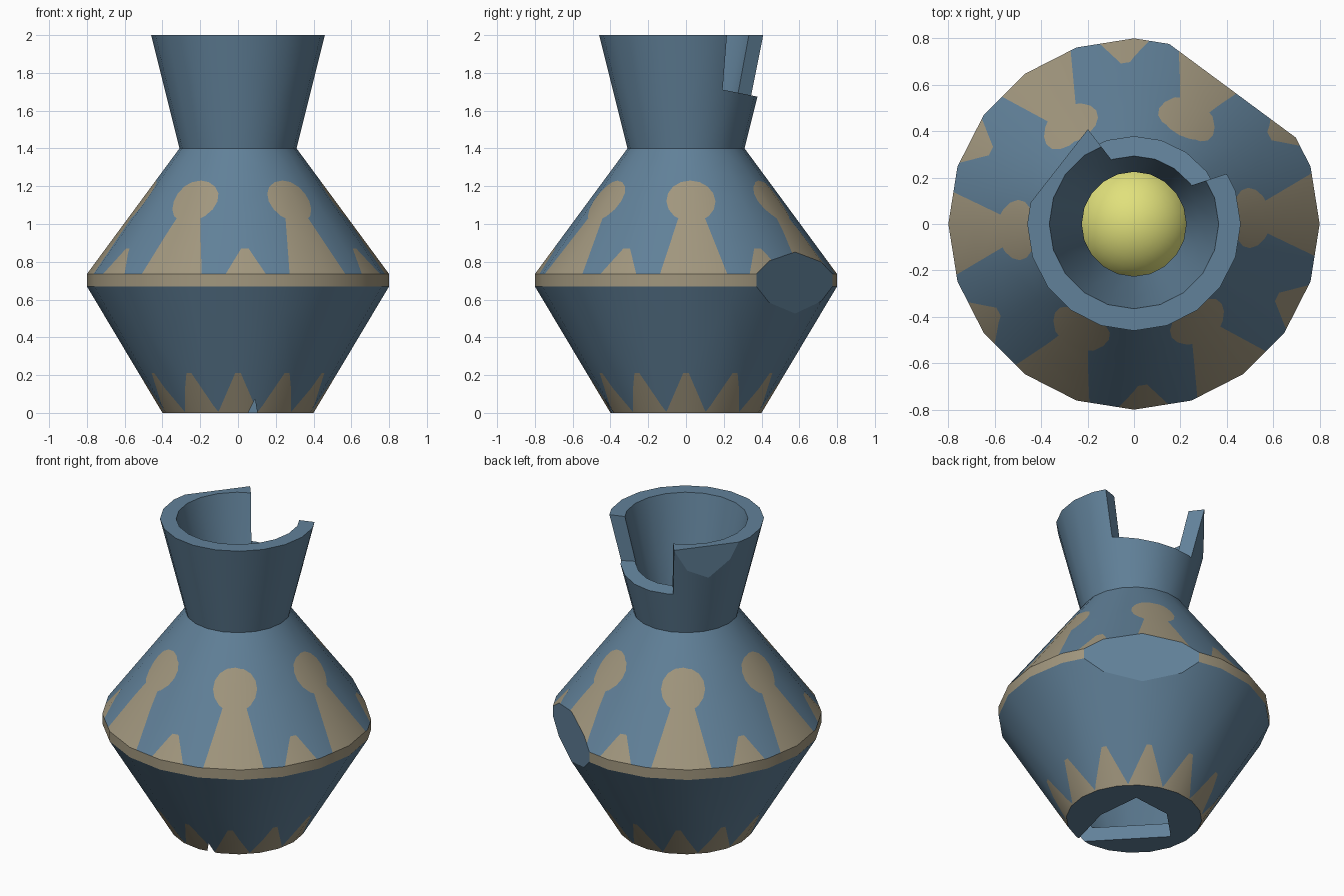
import bpy, bmesh, math
from mathutils import Vector

if "Cube" in bpy.data.objects:
    bpy.data.objects.remove(bpy.data.objects["Cube"])

SIDES = 20


def material(name, rgb):
    m = bpy.data.materials.new(name)
    m.diffuse_color = (*rgb, 1)
    m.use_nodes = True
    m.node_tree.nodes["Principled BSDF"].inputs["Base Color"].default_value = m.diffuse_color
    return m


BLUE = material("slate_blue_clay", (0.12, 0.22, 0.32))
TAN = material("tan_paint", (0.36, 0.31, 0.21))
YELLOW = material("pale_yellow", (0.75, 0.75, 0.20))

# Closed wall profile (radius, height): foot, belly, neck, lip, then the inside
PROFILE = [(0, 0), (0.40, 0), (0.80, 0.67), (0.80, 0.735), (0.31, 1.40), (0.46, 2.0),
           (0.365, 2.0), (0.225, 1.40), (0.69, 0.735), (0.69, 0.67), (0.36, 0.09), (0, 0.09)]
LOWER, BAND, UPPER = 1, 2, 3


def add_object(name, bm, mats):
    mesh = bpy.data.meshes.new(name)
    bm.to_mesh(mesh)
    bm.free()
    for m in mats:
        mesh.materials.append(m)
    ob = bpy.data.objects.new(name, mesh)
    bpy.context.collection.objects.link(ob)
    return ob


def bisect(bm, faces, co, no):
    geom = set(faces)
    for f in faces:
        geom.update(f.edges)
        geom.update(f.verts)
    bmesh.ops.bisect_plane(bm, geom=list(geom), plane_co=co, plane_no=no, dist=1e-5)


def paint(bm, segment, azimuth, pts):
    """Cut a convex outline (anticlockwise, across / up) into one wall and colour it tan."""
    zone, cand = bm.faces.layers.int["zone"], bm.faces.layers.int["cand"]
    a = math.radians(azimuth)
    out, across = Vector((math.cos(a), math.sin(a), 0)), Vector((-math.sin(a), math.cos(a), 0))
    up = Vector((0, 0, 1))
    for f in bm.faces:
        c = f.calc_center_median()
        flat = Vector((c.x, c.y, 0))
        f[cand] = int(f[zone] == segment and flat.dot(out) > 0.6 * flat.length)
    for (u1, z1), (u2, z2) in zip(pts, pts[1:] + pts[:1]):
        co = across * u1 + up * z1
        no = (across * (z1 - z2) + up * (u2 - u1)).normalized()
        bisect(bm, [f for f in bm.faces if f[cand]], co, no)
        for f in bm.faces:
            if f[cand] and (f.calc_center_median() - co).dot(no) < 0:
                f[cand] = 0
    for f in bm.faces:
        if f[cand]:
            f.material_index = 1


# Vase wall, turned around the z axis
bm = bmesh.new()
zone = bm.faces.layers.int.new("zone")
bm.faces.layers.int.new("cand")
zone = bm.faces.layers.int["zone"]
rings = []
for r, z in PROFILE:
    if r == 0:
        rings.append([bm.verts.new((0, 0, z))] * SIDES)
    else:
        rings.append([bm.verts.new((r * math.cos(i * math.tau / SIDES),
                                    r * math.sin(i * math.tau / SIDES), z)) for i in range(SIDES)])
for s in range(len(PROFILE) - 1):
    for i in range(SIDES):
        j = (i + 1) % SIDES
        quad = [rings[s][i], rings[s][j], rings[s + 1][j], rings[s + 1][i]]
        f = bm.faces.new(list(dict.fromkeys(quad)))
        f[zone] = s
        f.material_index = int(s == BAND)
bmesh.ops.recalc_face_normals(bm, faces=bm.faces)

# Painted keyhole shapes and small peaks on the shoulder, zigzag at the foot
disc = [(0.13 * math.cos(k * math.tau / 16), 1.12 + 0.11 * math.sin(k * math.tau / 16)) for k in range(16)]
for k in range(6):
    paint(bm, UPPER, 3 + 60 * k, [(-0.18, 0.73), (0.18, 0.73), (0.06, 1.06), (-0.06, 1.06)])
    paint(bm, UPPER, 3 + 60 * k, disc)
    paint(bm, UPPER, 33 + 60 * k, [(-0.11, 0.73), (0.11, 0.73), (0.02, 0.87), (-0.02, 0.87)])
for k in range(12):
    paint(bm, LOWER, 30 * k, [(-0.11, -0.01), (0.11, -0.01), (0.015, 0.21), (-0.015, 0.21)])
vase = add_object("vase", bm, [BLUE, TAN])


# Broken areas, removed with prism cutters
def cut_prism(pts, low, high):
    b = bmesh.new()
    bottom = [b.verts.new((x, y, low(x, y))) for x, y in pts]
    top = [b.verts.new((x, y, high)) for x, y in pts]
    b.faces.new(bottom)
    b.faces.new(top)
    n = len(pts)
    for i in range(n):
        b.faces.new([bottom[i], bottom[(i + 1) % n], top[(i + 1) % n], top[i]])
    bmesh.ops.recalc_face_normals(b, faces=b.faces)
    cutter = add_object("break_cutter", b, [BLUE])
    cutter.hide_render = True
    mod = vase.modifiers.new("break", "BOOLEAN")
    mod.operation, mod.solver, mod.object = "DIFFERENCE", "EXACT", cutter
    bpy.context.view_layer.objects.active = vase
    bpy.ops.object.modifier_apply(modifier=mod.name)
    bpy.data.objects.remove(cutter)


def flat_chip(azimuth, dist, low, high):
    a = math.radians(azimuth)
    corners = [(dist, -0.6), (dist + 1, -0.6), (dist + 1, 0.6), (dist, 0.6)]
    cut_prism([(d * math.cos(a) - w * math.sin(a), d * math.sin(a) + w * math.cos(a)) for d, w in corners],
              lambda x, y: low, high)


flat_chip(53.5, 0.714, 0.3, 1.2)      # belly chip
flat_chip(142, 0.408, 1.6, 2.3)       # lip chip
cut_prism([(0, 0.15), (0.05, 0.1), (0.95, 0.4), (0.95, 1.19), (-0.8, 1.19)],
          lambda x, y: 1.75 - 0.2 * y, 2.3)                                   # missing neck piece
cut_prism([(0.09, -0.43), (0.18, -0.09), (0.15, 0.2), (-0.11, 0.17), (-0.3, -0.02)],
          lambda x, y: -0.1, 0.13)                                            # hole in the foot

# Hairline cracks: divide into shards by planes, then split along the seams
bm = bmesh.new()
bm.from_mesh(vase.data)
shard = bm.faces.layers.int.new("shard")


def crack(old, new, co, no):
    co, no = Vector(co), Vector(no).normalized()
    bisect(bm, [f for f in bm.faces if f[shard] == old], co, no)
    for f in bm.faces:
        if f[shard] == old and (f.calc_center_median() - co).dot(no) > 0:
            f[shard] = new


crack(0, 1, (0.12, -0.75, 0.64), (1, 0, -0.08))
crack(0, 2, (0.12, -0.75, 0.64), (0.3, 0, 1))
crack(1, 2, (0.12, -0.75, 0.64), (-0.5, -0.1, 1))
crack(1, 3, (0.17, -0.75, 0.64), (0.83, 0, 0.55))
crack(2, 4, (-0.2, -0.38, 1.87), (0.39, 0.1, 1))
crack(4, 5, (-0.2, 0, 1.9), (-1, 0, 0))
seams = [e for e in bm.edges if len({f[shard] for f in e.link_faces}) > 1]
bmesh.ops.split_edges(bm, edges=seams)
bm.to_mesh(vase.data)
bm.free()

# Smooth the turned walls, keep broken faces flat
mesh = vase.data
mesh.polygons.foreach_set("use_smooth", [True] * len(mesh.polygons))
normals = [Vector((0, 0, 1))] * len(mesh.loops)
for p in mesh.polygons:
    c, slope = p.center, None
    r = math.hypot(c.x, c.y)
    for (r1, z1), (r2, z2) in zip(PROFILE, PROFILE[1:]):
        if z1 == z2 or r < 0.05:
            continue
        t = (c.z - z1) / (z2 - z1)
        n = Vector((z2 - z1, r1 - r2)).normalized()
        want = Vector((c.x / r * n.x, c.y / r * n.x, n.y))
        if 0 <= t <= 1 and abs(r1 + t * (r2 - r1) - r) < 0.02 and want.dot(p.normal) > 0.975:
            slope = n
    for li in p.loop_indices:
        v = mesh.vertices[mesh.loops[li].vertex_index].co
        rv = math.hypot(v.x, v.y)
        if slope and rv > 0:
            normals[li] = Vector((v.x / rv * slope.x, v.y / rv * slope.x, slope.y))
        else:
            normals[li] = p.normal.copy()
mesh.normals_split_custom_set(normals)

# Yellow orb hidden inside the belly
bm = bmesh.new()
bmesh.ops.create_uvsphere(bm, u_segments=24, v_segments=16, radius=0.26)
bmesh.ops.translate(bm, vec=(0, 0, 0.68), verts=bm.verts)
for f in bm.faces:
    f.smooth = True
add_object("inner_orb", bm, [YELLOW])
